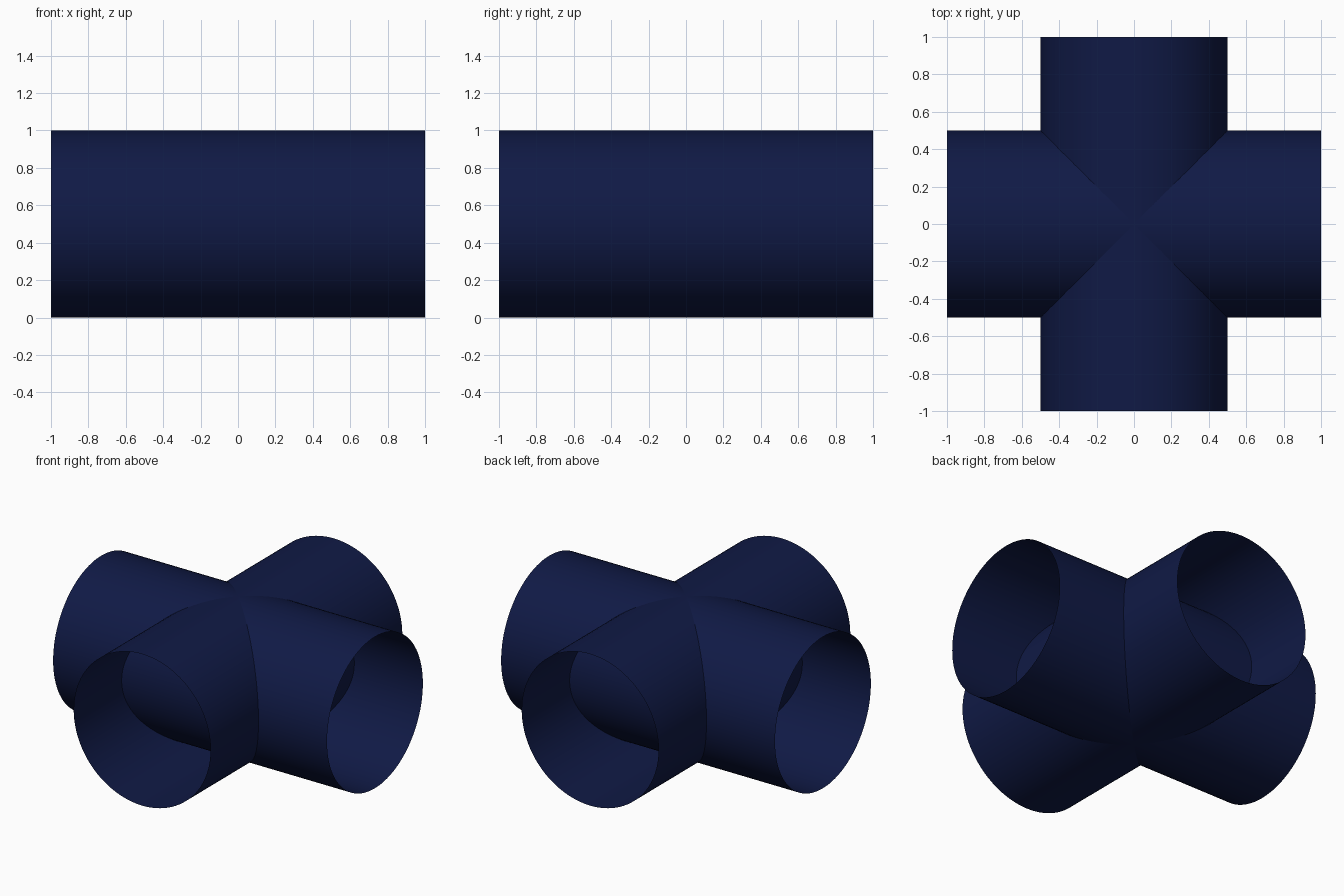
import bpy
from math import pi

if "Cube" in bpy.data.objects:
    bpy.data.objects.remove(bpy.data.objects["Cube"])

# Dark navy finish
navy = bpy.data.materials.new("navy")
navy.diffuse_color = (0.005, 0.010, 0.06, 1)
navy.use_nodes = True
navy.node_tree.nodes["Principled BSDF"].inputs["Base Color"].default_value = navy.diffuse_color


def tube(name, rotation):
    """Open-ended thin tube, radius 0.5 and length 2, lying on the ground."""
    bpy.ops.mesh.primitive_cylinder_add(
        vertices=96, radius=0.5, depth=2, end_fill_type='NOTHING',
        location=(0, 0, 0.5), rotation=rotation)
    obj = bpy.context.object
    obj.name = name
    obj.data.materials.append(navy)
    bpy.ops.object.transform_apply(location=False, rotation=True, scale=False)
    bpy.ops.object.shade_smooth_by_angle()
    return obj


# Two tubes crossing at right angles
tube("side_to_side_tube", (0, pi / 2, 0))
tube("front_to_back_tube", (pi / 2, 0, 0))
